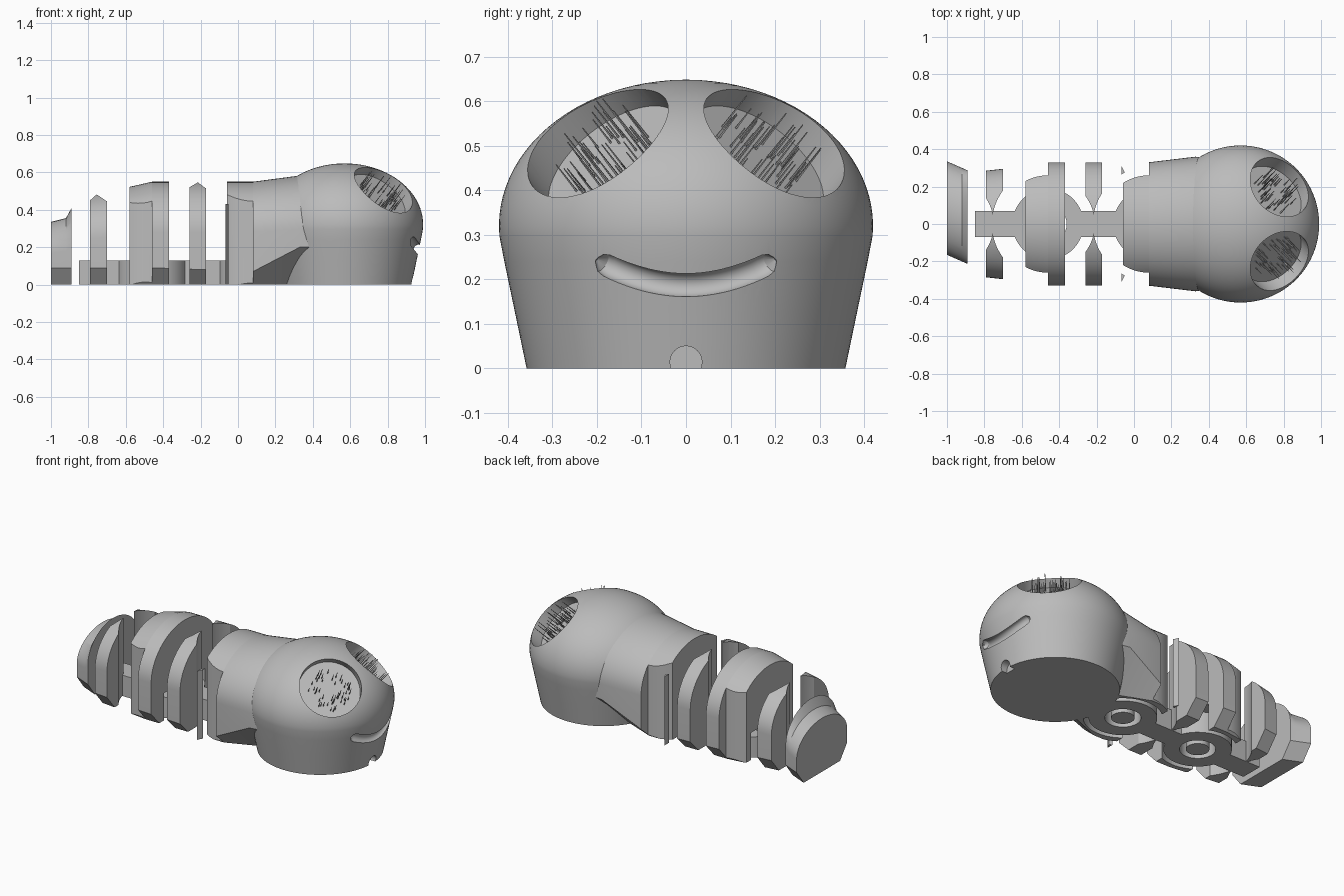
import bpy, bmesh, math, random
from mathutils import Vector, Matrix

if "Cube" in bpy.data.objects:
    bpy.data.objects.remove(bpy.data.objects["Cube"])
random.seed(4)

grey = bpy.data.materials.new("plain grey")
grey.use_nodes = True
COLOR = (0.5, 0.5, 0.5, 1)
grey.diffuse_color = COLOR
grey.node_tree.nodes["Principled BSDF"].inputs["Base Color"].default_value = COLOR


def finish(name, bm):
    bmesh.ops.recalc_face_normals(bm, faces=bm.faces)
    me = bpy.data.meshes.new(name)
    bm.to_mesh(me)
    bm.free()
    me.materials.append(grey)
    ob = bpy.data.objects.new(name, me)
    bpy.context.collection.objects.link(ob)
    return ob


def loft(name, rings):
    """Skin a list of closed rings and cap both ends."""
    bm = bmesh.new()
    loops = [[bm.verts.new(p) for p in ring] for ring in rings]
    n = len(loops[0])
    for a, b in zip(loops, loops[1:]):
        for i in range(n):
            j = (i + 1) % n
            bm.faces.new((a[i], a[j], b[j], b[i]))
    bm.faces.new(loops[0])
    bm.faces.new(loops[-1])
    return finish(name, bm)


def cylinder(name, base, axis, radius, height, sides=64):
    bm = bmesh.new()
    turn = Vector(axis).to_track_quat('Z', 'Y').to_matrix().to_4x4()
    place = Matrix.Translation(base) @ turn @ Matrix.Translation((0, 0, height / 2))
    bmesh.ops.create_cone(bm, cap_ends=True, segments=sides, radius1=radius,
                          radius2=radius, depth=height, matrix=place)
    return finish(name, bm)


def upright(x, radius, z0, z1, name="cutter"):
    return cylinder(name, (x, 0, z0), (0, 0, 1), radius, z1 - z0)


def carve(ob, cutter, operation='DIFFERENCE'):
    mod = ob.modifiers.new("carve", 'BOOLEAN')
    mod.operation, mod.object, mod.solver = operation, cutter, 'EXACT'
    deps = bpy.context.evaluated_depsgraph_get()
    me = bpy.data.meshes.new_from_object(ob.evaluated_get(deps))
    ob.modifiers.clear()
    ob.data = me
    bpy.data.objects.remove(cutter)


# Body stations: x, sideways shift, half width, top, bottom half width, chamfer height
STATIONS = [
    (-1.00, .085, .25, .335, .18, .09),
    (-.92, .050, .25, .355, .18, .09),
    (-.89, .037, .25, .41, .18, .09),
    (-.79, 0, .285, .48, .21, .09),
    (-.70, 0, .295, .495, .22, .09),
    (-.46, 0, .33, .55, .25, .09),
    (.08, 0, .33, .55, .25, .07),
    (.33, 0, .36, .583, .15, .20),
    (.45, 0, .34, .56, .12, .20),
]


def section(x):
    for a, b in zip(STATIONS, STATIONS[1:]):
        if a[0] <= x <= b[0]:
            t = (x - a[0]) / (b[0] - a[0])
            _, cy, w, top, wb, zc = [p + (q - p) * t for p, q in zip(a, b)]
            break
    zs = top * .51
    ring = [(x, cy - wb, 0), (x, cy + wb, 0), (x, cy + w, zc)]
    for i in range(33):
        t = math.pi * i / 32
        ring.append((x, cy + w * math.cos(t), zs + (top - zs) * math.sin(t)))
    return ring + [(x, cy - w, zc)]


def segment(name, x0, x1):
    xs = [x0] + [s[0] for s in STATIONS if x0 < s[0] < x1] + [x1]
    return loft(name, [section(x) for x in xs])


# Jointed body: a full slab, a narrower round core, and a pivot under each one
for label, x, front in (("neck", .08, .45), ("middle", -.46, -.37)):
    slab = segment(label + "_slab", x, front)
    carve(slab, upright(x, .22, -.1, .17))
    core = segment(label + "_core", x - .14 if label == "neck" else x - .12, x)
    carve(core, upright(x, .26, -.1, 1), 'INTERSECT')
    carve(core, upright(x, .22, -.1, .17))
    disc = upright(x, .19, 0, .13, label + "_pivot_disc")
    carve(disc, upright(x, .1, -.1, .3))
    upright(x, .065, 0, .2, label + "_pivot_post")
    # link bar reaching back to the next segment
    loft(label + "_link_bar", [[(px, -.07, 0), (px, .07, 0), (px, .07, .13), (px, -.07, .13)]
                               for px in (x - .39, x - .15)])
    # socket slab, hollowed from both sides
    socket = segment(label + "_socket_slab", x - .34 + (.01 if label == "middle" else 0), x - .25 + (.01 if label == "middle" else 0))
    carve(socket, upright(x, .30, -.1, 1))
    carve(socket, upright(x - .54, .25, -.1, 1))

segment("tail", -1.0, -.89)

# Thin blades beside the neck joint
for side, label in ((1, "left"), (-1, "right")):
    loft(label + "_blade", [[(-.067, side * .265, z), (-.067, side * .31, z), (-.05, side * .275, z)]
                            for z in (0, .43)])

# Head: tapered base with a domed top
HEAD_X = .57
outline = [(.358, 0), (.385, .13), (.408, .24)]
for i in range(25):
    t = math.radians(-4 + 93 * i / 24)
    outline.append((.42 * math.cos(t), .32 + .328 * math.sin(t)))
head = loft("head", [[(HEAD_X + r * math.cos(a), r * math.sin(a), z)
                      for a in (math.tau * i / 96 for i in range(96))] for r, z in outline])

# Smiling mouth groove
rings = []
for i in range(33):
    u = -1 + i / 16
    y = .205 * u
    z = .187 + .058 * u * u
    r = .027 * math.sqrt(max(.02, 1 - max(0, (abs(u) - .87) / .13) ** 2))
    out = Vector((math.sqrt(.41 ** 2 - y * y), y, 0)).normalized()
    side = Vector((-out.y, out.x, 0))
    along = (side * .205 + Vector((0, 0, .116 * u))).normalized()
    up = out.cross(along)
    mid = Vector((HEAD_X, 0, z)) + out * (.396 + .1 * (z - .19))
    rings.append([mid + r * (math.cos(a) * out + math.sin(a) * up)
                  for a in (math.tau * k / 16 for k in range(16))])
carve(head, loft("cutter", rings))

# Small arched notch at the foot of the face
carve(head, cylinder("cutter", (.89, 0, .014), (1, 0, 0), .036, .2, 24))

# Eye pockets with fine bristles standing on the floor
for side, label in ((1, "left"), (-1, "right")):
    normal = Vector((.5, .53 * side, .68)).normalized()
    floor = Vector((.77, .19 * side, .50)) - normal * .06
    carve(head, cylinder("cutter", floor, normal, .178, .4))
    turn = normal.to_track_quat('Z', 'Y').to_matrix().to_4x4()
    bm = bmesh.new()
    for _ in range(48):
        a, r = random.uniform(0, math.tau), random.uniform(.05, .12)
        length = random.uniform(.06, .12)
        spot = Matrix.Translation((r * math.cos(a), r * math.sin(a), length / 2 - .005))
        bmesh.ops.create_cone(bm, cap_ends=True, segments=4, radius1=.003, radius2=.0015,
                              depth=length, matrix=Matrix.Translation(floor) @ turn @ spot)
    finish(label + "_eye_bristles", bm)

# Smooth the curved surfaces, keep edges crisp
bpy.ops.object.select_all(action='DESELECT')
for ob in bpy.context.scene.objects:
    if ob.type == 'MESH':
        ob.select_set(True)
        bpy.context.view_layer.objects.active = ob
bpy.ops.object.shade_smooth_by_angle(angle=math.radians(30))
